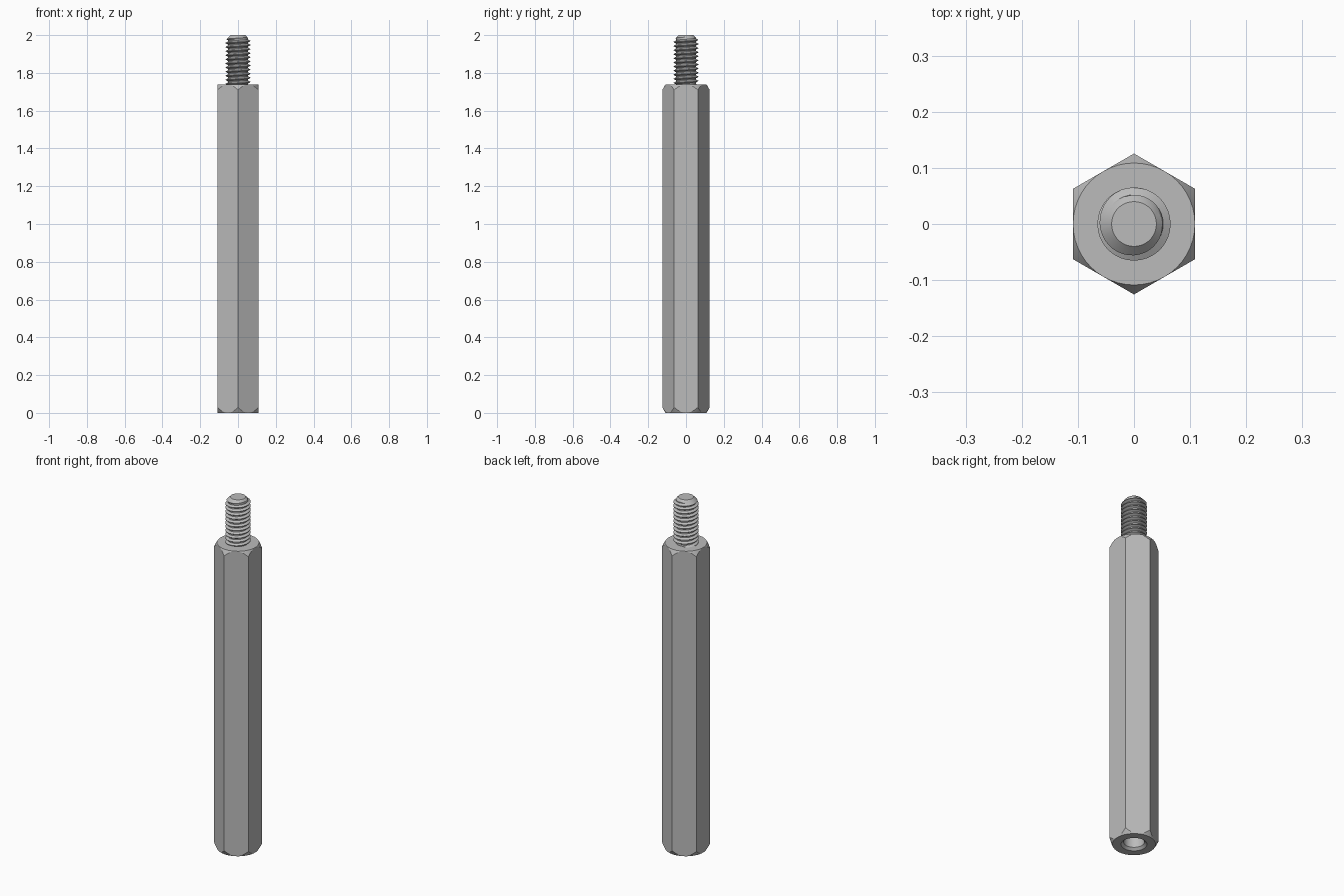
import bpy, bmesh, math

cube = bpy.data.objects.get("Cube")
if cube:
    bpy.data.objects.remove(cube)

FLAT = 0.1087            # centre to hex flat
BODY = 1.739             # height of hex body
TOP = 2.0
CREST, ROOT, TIP = 0.0652, 0.052, 0.04
PITCH = 0.0217

steel = bpy.data.materials.new("plain steel grey")
steel.use_nodes = True
grey = (0.5, 0.5, 0.5, 1)
steel.diffuse_color = grey
steel.node_tree.nodes["Principled BSDF"].inputs["Base Color"].default_value = grey


def swept(name, column, steps, caps=False):
    """Skin the profiles column(angle) around the z axis into one object."""
    bm = bmesh.new()
    cols = []
    for i in range(steps + 1):
        a = math.tau * i / steps
        cols.append([bm.verts.new((r * math.cos(a), r * math.sin(a), z))
                     for r, z in column(a)])
    for a, b in zip(cols, cols[1:]):
        for k in range(len(a) - 1):
            bm.faces.new((a[k], b[k], b[k + 1], a[k + 1]))
    bmesh.ops.remove_doubles(bm, verts=bm.verts, dist=0.00005)
    if caps:
        bmesh.ops.holes_fill(bm, edges=[e for e in bm.edges if e.is_boundary], sides=0)
    bmesh.ops.dissolve_limit(bm, angle_limit=math.radians(0.5),
                             verts=bm.verts, edges=bm.edges)
    bmesh.ops.recalc_face_normals(bm, faces=bm.faces)
    mesh = bpy.data.meshes.new(name)
    bm.to_mesh(mesh)
    bm.free()
    obj = bpy.data.objects.new(name, mesh)
    bpy.context.collection.objects.link(obj)
    mesh.materials.append(steel)
    bpy.ops.object.select_all(action='DESELECT')
    obj.select_set(True)
    bpy.context.view_layer.objects.active = obj
    bpy.ops.object.shade_smooth_by_angle(angle=math.radians(20))
    return obj


# Hex body: chamfered at both ends, with a countersunk blind hole below
def body_column(a):
    off = (a % (math.pi / 3))
    off = min(off, math.pi / 3 - off)
    r = FLAT / math.cos(off)
    drop = (r - FLAT) * math.sqrt(3)
    return [(0, 0.42), (0.052, 0.4), (0.052, 0.013), (CREST, 0), (FLAT, 0),
            (r, drop), (r, BODY - drop), (FLAT, BODY), (0, BODY)]


swept("hex_body", body_column, 48)


# Threaded stud: helical ridge trimmed by a chamfer at the tip
def thread_column(a):
    pts = []
    for turn in range(-2, 14):
        for frac, r in ((0, ROOT), (0.22, ROOT), (0.55, CREST), (0.67, CREST)):
            z = BODY + PITCH * (turn + frac + a / math.tau)
            if z <= BODY:
                pts.append((ROOT, BODY))
            elif z >= TOP:
                pts.append((TIP, TOP))
            else:
                pts.append((min(r, TIP + TOP - z), z))
    return pts


swept("threaded_stud", thread_column, 36, caps=True)
